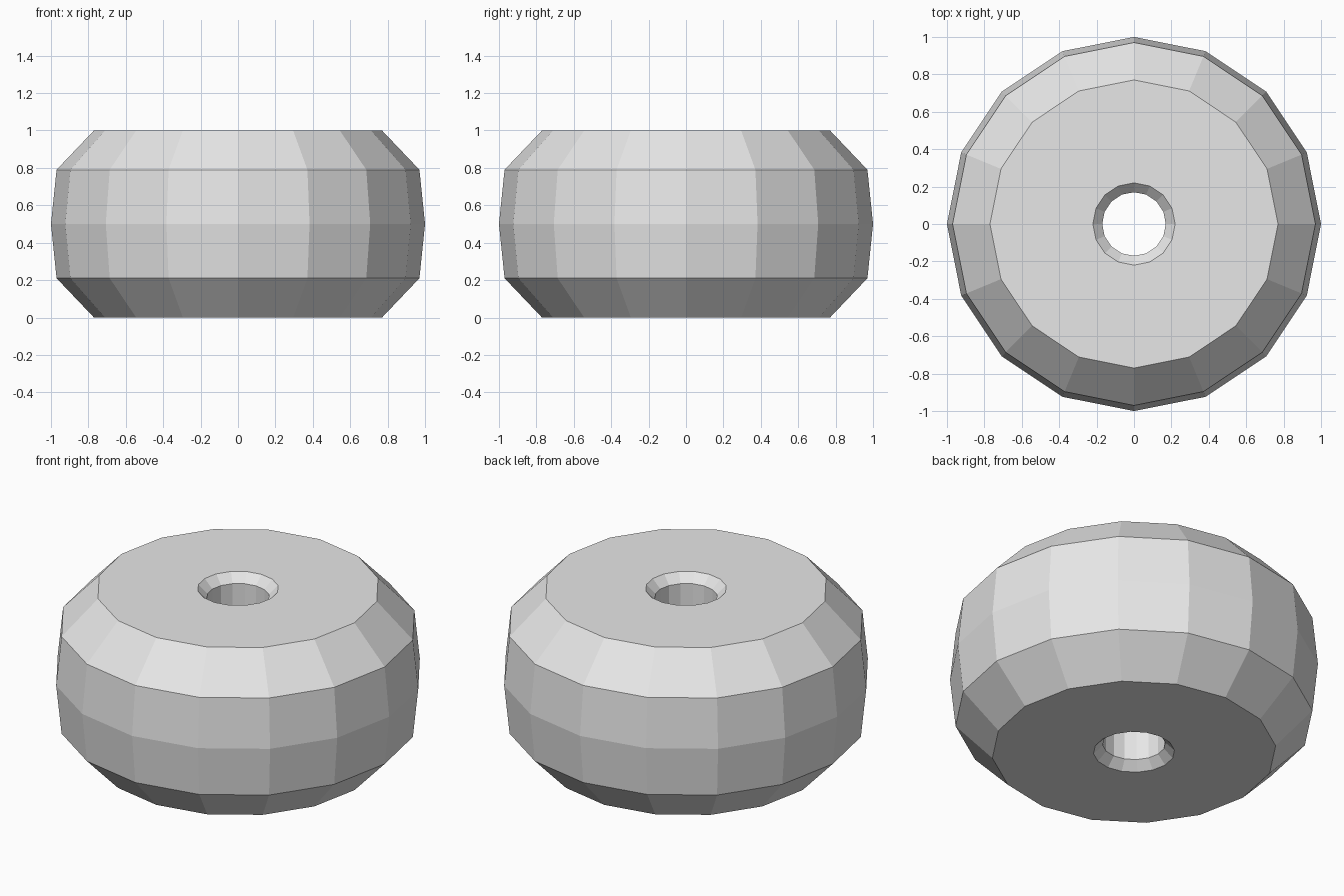
import bpy, bmesh, math

if "Cube" in bpy.data.objects:
    bpy.data.objects.remove(bpy.data.objects["Cube"])

SIDES = 16
# Closed cross-section (radius, height): outside up, then down the bore
PROFILE = [(0.77, 0.0), (0.97, 0.21), (1.0, 0.5), (0.97, 0.79), (0.77, 1.0),
           (0.22, 1.0), (0.17, 0.95), (0.17, 0.05), (0.22, 0.0)]

mat = bpy.data.materials.new("light grey")
mat.diffuse_color = (0.8, 0.8, 0.8, 1)
mat.use_nodes = True
mat.node_tree.nodes["Principled BSDF"].inputs["Base Color"].default_value = mat.diffuse_color

# Bead body: the cross-section turned about the z axis
bm = bmesh.new()
rings = []
for i in range(SIDES):
    a = 2 * math.pi * i / SIDES
    rings.append([bm.verts.new((r * math.cos(a), r * math.sin(a), z)) for r, z in PROFILE])
n = len(PROFILE)
for i in range(SIDES):
    p, q = rings[i], rings[(i + 1) % SIDES]
    for j in range(n):
        k = (j + 1) % n
        bm.faces.new((p[j], q[j], q[k], p[k]))
bmesh.ops.recalc_face_normals(bm, faces=bm.faces)

mesh = bpy.data.meshes.new("bead")
bm.to_mesh(mesh)
bm.free()
mesh.materials.append(mat)
bpy.context.collection.objects.link(bpy.data.objects.new("bead", mesh))
